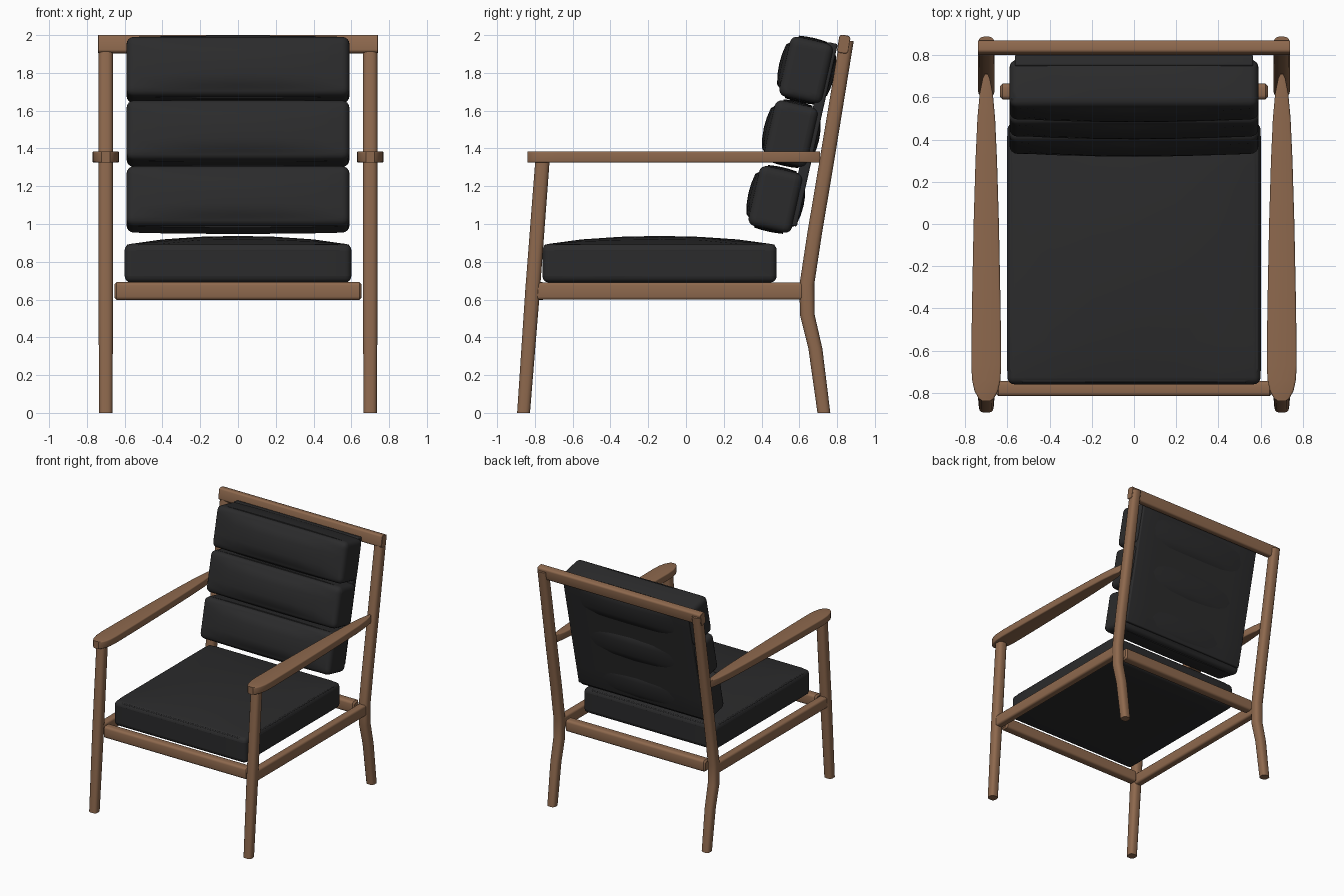
import bpy, bmesh, math
from mathutils import Matrix, Vector

if "Cube" in bpy.data.objects:
    bpy.data.objects.remove(bpy.data.objects["Cube"])


def material(name, rgb):
    m = bpy.data.materials.new(name)
    m.diffuse_color = (*rgb, 1)
    m.use_nodes = True
    m.node_tree.nodes["Principled BSDF"].inputs["Base Color"].default_value = m.diffuse_color
    return m


WOOD = material("walnut wood", (0.27, 0.14, 0.075))
LEATHER = material("black leather", (0.024, 0.024, 0.025))


def finish(bm, name, mat, angle=35):
    bmesh.ops.recalc_face_normals(bm, faces=bm.faces[:])
    me = bpy.data.meshes.new(name)
    bm.to_mesh(me)
    bm.free()
    ob = bpy.data.objects.new(name, me)
    bpy.context.collection.objects.link(ob)
    me.materials.append(mat)
    bpy.ops.object.select_all(action='DESELECT')
    ob.select_set(True)
    bpy.context.view_layer.objects.active = ob
    bpy.ops.object.shade_smooth_by_angle(angle=math.radians(angle))
    return ob


def section(hu, hv, rnd):
    """Rounded rectangle with half sizes hu, hv."""
    r = rnd * min(hu, hv)
    pts = []
    for k, (su, sv) in enumerate(((1, 1), (-1, 1), (-1, -1), (1, -1))):
        for s in range(4):
            a = math.pi / 2 * (k + s / 3)
            pts.append((su * (hu - r) + r * math.cos(a), sv * (hv - r) + r * math.sin(a)))
    return pts


def beam(name, axis, rings, rnd=0.5, tilt=0.0):
    """Loft rounded sections (centre, half u, half v) along one axis."""
    u, v = [i for i in range(3) if i != axis]
    bm = bmesh.new()
    loops = []
    for c, hu, hv in rings:
        loop = []
        for a, b in section(hu, hv, rnd):
            p = Vector(c)
            p[u] += a
            p[v] += b
            loop.append(bm.verts.new(p))
        loops.append(loop)
    for A, B in zip(loops, loops[1:]):
        n = len(A)
        for i in range(n):
            bm.faces.new((A[i], A[(i + 1) % n], B[(i + 1) % n], B[i]))
    bm.faces.new(loops[0])
    bm.faces.new(loops[-1])
    if tilt:
        bmesh.ops.rotate(bm, verts=bm.verts[:], cent=rings[0][0],
                         matrix=Matrix.Rotation(tilt, 3, 'X'))
    return finish(bm, name, WOOD)


def cross_rail(name, half, y, z, hy, hz, tilt=0.0, soft=0.012):
    rings = [((s * x, y, z), hy - d, hz - d) for s, x, d in
             ((-1, half, soft), (-1, half - soft, 0), (1, half - soft, 0), (1, half, soft))]
    beam(name, 0, rings, 0.5, tilt)


def cushion(name, size, loc, radius, front=0, back=0, top=0, bottom=0, tilt=0.0):
    """Rounded box whose faces swell outward by the given amounts."""
    bm = bmesh.new()
    bmesh.ops.create_cube(bm, size=2)
    bmesh.ops.subdivide_edges(bm, edges=bm.edges[:], cuts=5, use_grid_fill=True)
    rim = [e for e in bm.edges if e.calc_face_angle(0) > 1]
    for v in bm.verts:
        x, y, z = v.co
        puff_y = (1 - x * x) * (1 - z * z)
        puff_z = (1 - x * x) * (1 - y * y)
        v.co = (x * size[0] / 2, y * size[1] / 2, z * size[2] / 2)
        if abs(y) > 0.99:
            v.co.y += puff_y * (back if y > 0 else -front)
        if abs(z) > 0.99:
            v.co.z += puff_z * (top if z > 0 else -bottom)
    bmesh.ops.bevel(bm, geom=rim, offset=radius, segments=4, profile=0.5,
                    affect='EDGES', clamp_overlap=True)
    bmesh.ops.transform(bm, verts=bm.verts[:],
                        matrix=Matrix.Translation(loc) @ Matrix.Rotation(tilt, 4, 'X'))
    return finish(bm, name, LEATHER, 50)


def piping(name, hx, hy, loc, r=0.008):
    """Thin welt following a rounded rectangle."""
    cu = bpy.data.curves.new(name, 'CURVE')
    cu.dimensions = '3D'
    cu.bevel_depth = r
    cu.bevel_resolution = 1
    pts = section(hx, hy, 0.1)
    sp = cu.splines.new('POLY')
    sp.points.add(len(pts) - 1)
    for p, (a, b) in zip(sp.points, pts):
        p.co = (a, b, 0, 1)
    sp.use_cyclic_u = True
    cu.materials.append(LEATHER)
    ob = bpy.data.objects.new(name, cu)
    ob.location = loc
    bpy.context.collection.objects.link(ob)


# Legs, side rails and armrests, left and right
ARM = [(-0.838, 0.022), (-0.825, 0.038), (-0.79, 0.056), (-0.74, 0.067), (-0.67, 0.071),
       (-0.4, 0.068), (0.0, 0.060), (0.3, 0.051), (0.5, 0.042), (0.62, 0.031),
       (0.69, 0.017), (0.71, 0.008)]
BACK_LEG = [(0.73, 0, 0.034), (0.685, 0.34, 0.037), (0.642, 0.52, 0.039), (0.64, 0.68, 0.039),
            (0.681, 0.95, 0.039), (0.745, 1.33, 0.039), (0.85, 1.97, 0.038)]
for side, s in (("right", 1), ("left", -1)):
    x = 0.70 * s
    beam(f"front_leg_{side}", 2,
         [((x, -0.86, 0), 0.035, 0.034), ((x, -0.812, 0.65), 0.039, 0.039),
          ((x, -0.76, 1.335), 0.038, 0.038)], 0.7)
    beam(f"back_leg_{side}", 2, [((x, y, z), h, h) for y, z, h in BACK_LEG], 0.7)
    beam(f"side_rail_{side}", 1,
         [((x, -0.80, 0.645), 0.032, 0.046), ((x, 0.63, 0.645), 0.032, 0.046)], 0.5)
    beam(f"armrest_{side}", 1, [((x, y, 1.355), h, 0.03) for y, h in ARM], 0.3)

# Rails across the frame
cross_rail("front_rail", 0.655, -0.78, 0.645, 0.036, 0.047)
cross_rail("rear_rail", 0.635, 0.628, 0.645, 0.037, 0.047)
cross_rail("top_rail", 0.74, 0.835, 1.952, 0.030, 0.048, -0.16, 0.002)

# Seat cushion with welts
cushion("seat_cushion", (1.20, 1.24, 0.205), (0, -0.14, 0.7925), 0.045, top=0.042)
piping("seat_welt_upper", 0.583, 0.603, (0, -0.14, 0.884))
piping("seat_welt_lower", 0.594, 0.614, (0, -0.14, 0.862), 0.007)

# Back panel and its three bolsters
TILT = -math.atan(0.225)
cushion("back_panel", (1.13, 0.055, 0.99), (0, 0.668, 1.475), 0.02, tilt=TILT)
for i, (y, z) in enumerate(((0.474, 1.13), (0.556, 1.478), (0.637, 1.815))):
    cushion(f"back_bolster_{i + 1}", (1.18, 0.235, 0.325), (0, y, z), 0.075,
            front=0.03, back=0.035, top=0.012, bottom=0.012, tilt=TILT)
